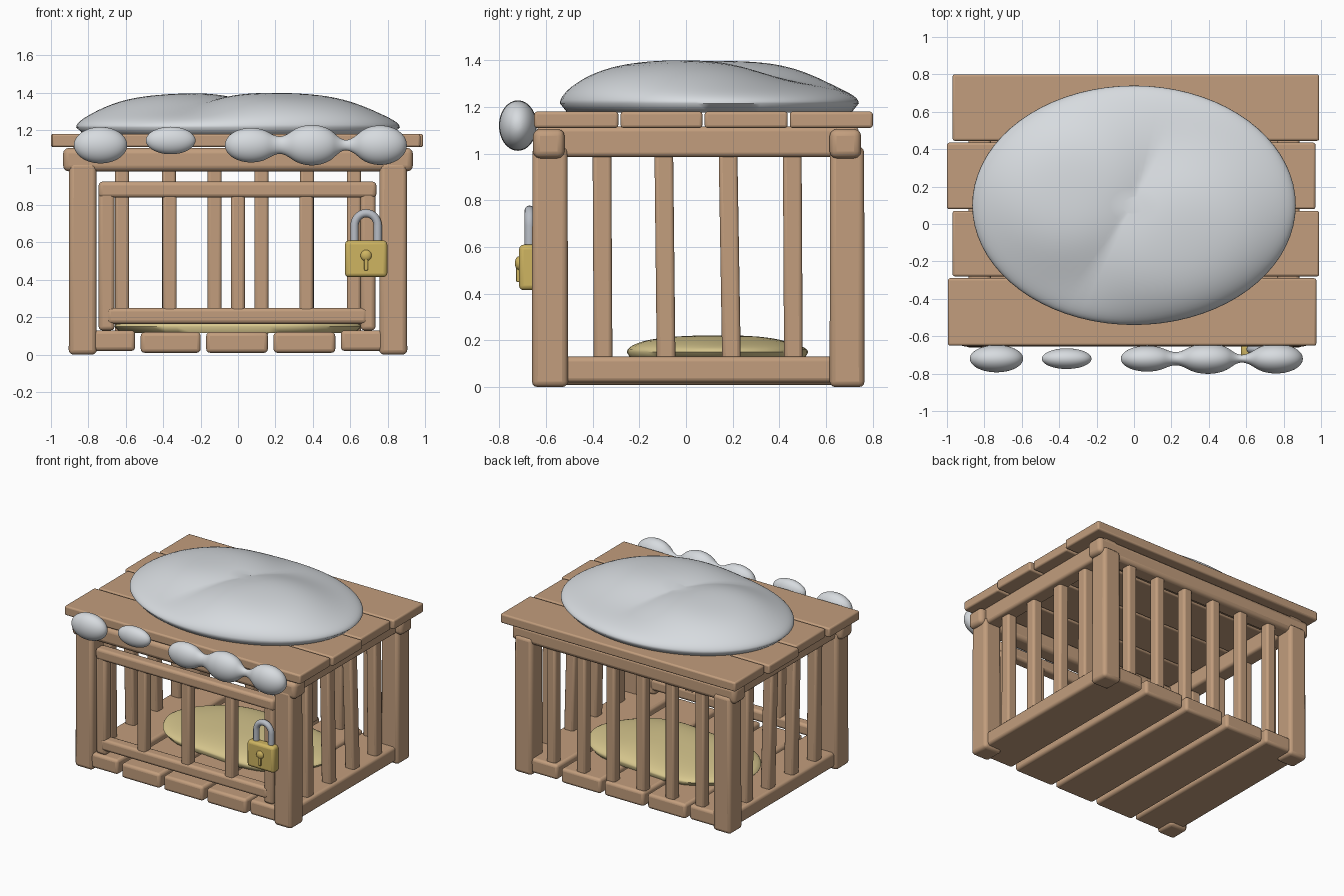
import bpy, bmesh, math
from mathutils import Vector

if "Cube" in bpy.data.objects:
    bpy.data.objects.remove(bpy.data.objects["Cube"])


def material(name, rgb):
    m = bpy.data.materials.new(name)
    m.diffuse_color = (*rgb, 1)
    m.use_nodes = True
    m.node_tree.nodes["Principled BSDF"].inputs["Base Color"].default_value = m.diffuse_color
    return m


WOOD = material("wood", (0.54, 0.34, 0.205))
SNOW = material("snow", (0.68, 0.71, 0.74))
STRAW = material("straw", (0.68, 0.57, 0.27))
BRASS = material("brass", (0.62, 0.46, 0.12))
STEEL = material("steel", (0.48, 0.51, 0.56))


def finish(name, bm, mat, bevel=0, subsurf=0, angle=40):
    bmesh.ops.recalc_face_normals(bm, faces=bm.faces)
    me = bpy.data.meshes.new(name)
    bm.to_mesh(me)
    bm.free()
    me.materials.append(mat)
    ob = bpy.data.objects.new(name, me)
    bpy.context.collection.objects.link(ob)
    if bevel:
        b = ob.modifiers.new("bevel", 'BEVEL')
        b.width, b.segments, b.limit_method = bevel, 3, 'ANGLE'
    if subsurf:
        ob.modifiers.new("smooth", 'SUBSURF').levels = subsurf
    bpy.context.view_layer.objects.active = ob
    for o in bpy.context.selected_objects:
        o.select_set(False)
    ob.select_set(True)
    bpy.ops.object.shade_smooth_by_angle(angle=math.radians(angle))
    return ob


def box(name, x, y, z, mat=WOOD, bevel=0.015, lean=0, taper=1):
    """Bevelled block from ranges; lean shifts the top sideways, taper narrows it."""
    bm = bmesh.new()
    bmesh.ops.create_cube(bm, size=1)
    for v in bm.verts:
        t = taper if v.co.z > 0 else 1
        s = lean if v.co.z > 0 else 0
        v.co = Vector([(r[0] + r[1]) / 2 + c * (r[1] - r[0]) * k for r, c, k in
                       zip((x, y, z), v.co, (t, t, 1))])
        v.co.x += s
        v.co.y += s
    return finish(name, bm, mat, bevel)


def bar(name, x, y, z0, z1, w=0.08, lean=0):
    box(name, (x - w / 2, x + w / 2), (y - w / 2, y + w / 2), (z0, z1), bevel=0.016, lean=lean)


# Roof planks run along x, floor planks along y
for i, (y0, y1) in enumerate([(-0.65, -0.29), (-0.28, 0.07), (0.08, 0.435), (0.445, 0.80)]):
    x = (-1.0, 0.97) if i % 2 == 0 else (-0.97, 0.99)
    if i == 0:
        x = (-0.995, 0.975)
    if i == 2:
        x = (-1.0, 0.97)
    box("roof_plank", x, (y0, y1), (1.11, 1.18), bevel=0.012)
for i, (x0, x1) in enumerate([(-0.88, -0.55), (-0.52, -0.2), (-0.17, 0.16), (0.19, 0.52), (0.55, 0.88)]):
    dz = 0.01 if i in (0, 4) else 0
    box("floor_plank", (x0, x1), (-0.65, 0.75), (0.01 + dz, 0.12 + dz), bevel=0.02)

# Corner posts and top beams
for s in (-1, 1):
    xr = sorted((s * 0.755, s * 0.905))
    for y in ((-0.66, -0.505), (0.615, 0.765)):
        box("corner_post", xr, y, (0.0, 1.03), bevel=0.025, taper=0.97)
    box("side_beam", sorted((s * 0.765, s * 0.885)), (-0.64, 0.74), (0.985, 1.115), bevel=0.02)
for y in ((-0.655, -0.52), (0.615, 0.75)):
    box("cross_beam", (-0.935, 0.935), y, (0.98, 1.105), bevel=0.03)

# Cage bars on both sides and the back
for s in (-1, 1):
    for y, lean in ((-0.355, -0.005), (-0.085, -0.01), (0.195, -0.015), (0.46, -0.005)):
        bar("side_bar", s * 0.82, y, 0.10, 1.0, lean=lean)
for x in (-0.62, -0.37, -0.125, 0.125, 0.37, 0.62):
    bar("back_bar", x, 0.69, 0.10, 1.0, 0.075)

# Front door
box("door_top_rail", (-0.745, 0.74), (-0.64, -0.555), (0.84, 0.925), bevel=0.02)
box("door_bottom_rail", (-0.70, 0.69), (-0.64, -0.555), (0.165, 0.25), bevel=0.02)
for x in ((-0.745, -0.66), (0.655, 0.735)):
    box("door_stile", x, (-0.635, -0.56), (0.13, 0.91), bevel=0.02)
for x in (-0.365, 0.0, 0.365):
    bar("door_bar", x, -0.595, 0.2, 0.88, 0.075)

# Padlock: body, keyhole boss and shackle
box("lock_body", (0.572, 0.798), (-0.715, -0.64), (0.415, 0.61), BRASS, 0.02)
bm = bmesh.new()
bmesh.ops.create_uvsphere(bm, u_segments=20, v_segments=10, radius=0.03)
for v in bm.verts:
    v.co = Vector((0.685 + v.co.x, -0.715 + v.co.y * 0.6, 0.53 + v.co.z))
finish("keyhole_round", bm, BRASS)
box("keyhole_slot", (0.675, 0.695), (-0.727, -0.7), (0.45, 0.52), BRASS, 0.005)

cu = bpy.data.curves.new("lock_shackle", 'CURVE')
cu.dimensions, cu.bevel_depth, cu.bevel_resolution = '3D', 0.022, 4
path = [(0.623, 0.58)] + [(0.685 - 0.062 * math.cos(a), 0.69 + 0.066 * math.sin(a))
                          for a in (math.pi * k / 14 for k in range(15))] + [(0.747, 0.58)]
sp = cu.splines.new('POLY')
sp.points.add(len(path) - 1)
for p, (x, z) in zip(sp.points, path):
    p.co = (x, -0.67, z, 1)
sp.use_smooth = True
cu.materials.append(STEEL)
bpy.context.collection.objects.link(bpy.data.objects.new("lock_shackle", cu))


def mound(name, centre, outline, edge_z, base_z, height, mat, rings=20, n=72, power=2.6):
    """Closed pile: domed top given by height(x, y), tucked to a flat base."""
    bm = bmesh.new()
    rows = []
    for k in range(rings + 2):
        t = math.sin(math.pi / 2 * (k + 1) / (rings + 1)) if k <= rings else 0.95
        row = []
        for j in range(n):
            a = 2 * math.pi * j / n
            ox, oy = outline(a)
            x, y = centre[0] + ox * t, centre[1] + oy * t
            dome = max(0, 1 - t ** power) ** 0.5
            z = base_z if k > rings else edge_z + (height(x, y) - edge_z) * dome
            row.append(bm.verts.new((x, y, z)))
        rows.append(row)
    for r0, r1 in zip(rows, rows[1:]):
        for j in range(n):
            bm.faces.new((r0[j], r0[(j + 1) % n], r1[(j + 1) % n], r1[j]))
    bm.faces.new(rows[0])
    bm.faces.new(rows[-1])
    return finish(name, bm, mat, angle=60)


def hill(x, y, cx, cy, r, h):
    return h * math.exp(-(((x - cx) ** 2 + (y - cy) ** 2) / r ** 2) ** 2)


# Roof snow: two overlapping drifts
mound("roof_snow", (0, 0.10), lambda a: (0.865 * math.cos(a), 0.64 * math.sin(a)), 1.215, 1.175,
      lambda x, y: 1.315 + max(hill(x, y, 0.3, -0.15, 0.5, 0.088), hill(x, y, -0.38, 0.2, 0.46, 0.085)),
      SNOW, power=3)

# Straw bedding with a gently pinched outline
mound("straw_bed", (0, 0.135), lambda a: (0.66 * math.cos(a), (0.40 - 0.03 * math.cos(4 * a + 0.6)) * math.sin(a)),
      0.15, 0.115, lambda x, y: 0.215 + 0.01 * math.sin(5 * x), STRAW, 10, 48)


def snow_lump(name, zc, profile, n=16):
    """Lumps of snow along the eave: (x, radius) rings around an x axis."""
    bm = bmesh.new()
    rows = [[bm.verts.new((x, -0.72 + 0.75 * r * math.cos(2 * math.pi * j / n),
                           zc + r * math.sin(2 * math.pi * j / n))) for j in range(n)] for x, r in profile]
    for r0, r1 in zip(rows, rows[1:]):
        for j in range(n):
            bm.faces.new((r0[j], r0[(j + 1) % n], r1[(j + 1) % n], r1[j]))
    bm.faces.new(rows[0])
    bm.faces.new(rows[-1])
    finish(name, bm, SNOW, subsurf=2, angle=180)


def ball(cx, rx, rz, a0=0.05, a1=0.95):
    angles = [math.pi * (a0 + (a1 - a0) * k / 8) for k in range(9)]
    return [(cx - rx * math.cos(a), rz * math.sin(a)) for a in angles]


snow_lump("eave_snow_left", 1.12, ball(-0.735, 0.145, 0.102))
snow_lump("eave_snow_middle", 1.145, ball(-0.36, 0.135, 0.077))
snow_lump("eave_snow_right", 1.12, ball(0.07, 0.142, 0.096, a1=0.8) + [(0.23, 0.042)]
          + ball(0.395, 0.15, 0.112, 0.2, 0.85) + [(0.575, 0.017)] + ball(0.76, 0.145, 0.11, 0.15))
